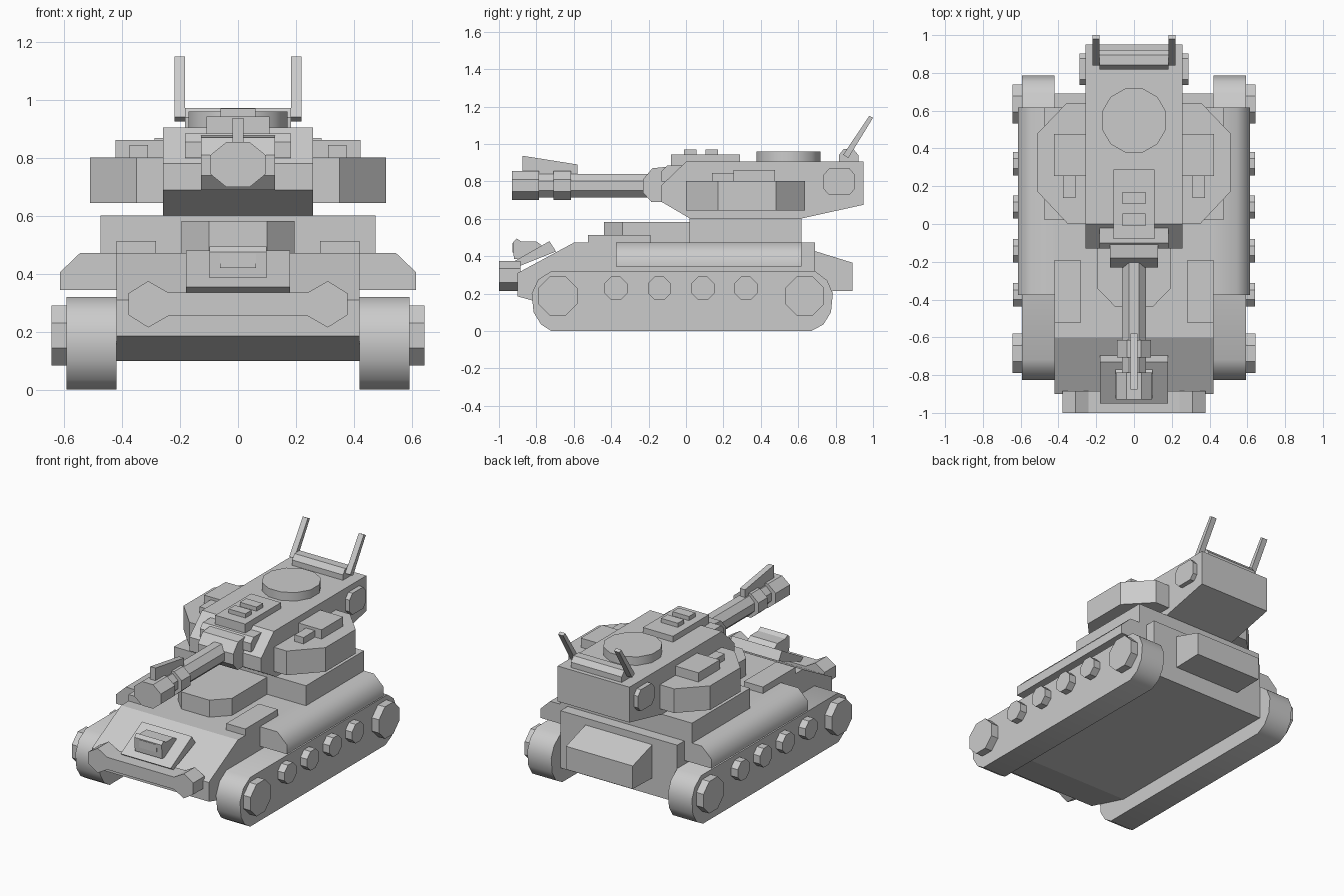
import bpy, bmesh, math
from mathutils import Vector

if "Cube" in bpy.data.objects:
    bpy.data.objects.remove(bpy.data.objects["Cube"])


def prism(name, pts, axis, a, b, mirror=False, smooth=0):
    """Extrude a 2D outline along an axis: x -> (y,z), y -> (x,z), z -> (x,y)."""
    i = "xyz".index(axis)

    def place(p, t):
        v = list(p)
        v.insert(i, t)
        return Vector(v)

    bm = bmesh.new()
    low = [bm.verts.new(place(p, a)) for p in pts]
    high = [bm.verts.new(place(p, b)) for p in pts]
    bm.faces.new(low)
    bm.faces.new(high)
    n = len(pts)
    for k in range(n):
        bm.faces.new((low[k], low[(k + 1) % n], high[(k + 1) % n], high[k]))
    bmesh.ops.recalc_face_normals(bm, faces=bm.faces)
    me = bpy.data.meshes.new(name)
    bm.to_mesh(me)
    bm.free()
    ob = bpy.data.objects.new(name, me)
    bpy.context.collection.objects.link(ob)
    if smooth:
        bpy.ops.object.select_all(action='DESELECT')
        ob.select_set(True)
        bpy.context.view_layer.objects.active = ob
        bpy.ops.object.shade_smooth_by_angle(angle=math.radians(smooth))
    if mirror:
        ob.modifiers.new("mirror", 'MIRROR')
    return ob


def box(name, x0, x1, y0, y1, z0, z1, mirror=False):
    return prism(name, [(x0, y0), (x1, y0), (x1, y1), (x0, y1)], 'z', z0, z1, mirror)


def ring(n, cx, cy, rx, ry=None):
    """Regular n-gon with flat sides at the extremes; rx, ry are half widths."""
    ry = ry or rx
    k = 1 / math.cos(math.pi / n)
    return [(cx + rx * k * math.cos(2 * math.pi * (i + .5) / n),
             cy + ry * k * math.sin(2 * math.pi * (i + .5) / n)) for i in range(n)]


def both(pts):
    """Complete a half outline (x > 0) symmetrically."""
    return pts + [(-x, y) for x, y in reversed(pts)]


# Tracks and wheels
prism("track", [(-.72, 0), (-.775, .035), (-.815, .1), (-.825, .2), (-.79, .275), (-.72, .32),
                (.69, .32), (.755, .27), (.785, .2), (.775, .1), (.735, .035), (.67, 0)],
      'x', .42, .592, True, 45)
for y in (-.685, .635):
    prism("end_wheel", ring(8, y, .187, .104), 'x', .58, .643, True)
for y in (-.375, -.142, .09, .32):
    prism("road_wheel", ring(8, y, .228, .062), 'x', .58, .64, True)

# Hull, fenders and rear box
prism("hull", [(-.9, .185), (-.6, .1), (.69, .1), (.69, .472), (-.6, .472), (-.9, .31)],
      'x', -.42, .42)
prism("fender", [(.41, .345), (.615, .345), (.615, .405), (.545, .472), (.41, .472)],
      'y', -.375, .617, True, 50)
prism("rear_box", [(.68, .43), (.89, .365), (.89, .215), (.68, .21)], 'x', -.24, .24)
box("turret_deck", -.475, .475, .02, .617, .46, .602)
box("deck_panel", .283, .42, -.525, -.19, .46, .514, True)
prism("driver_hatch", both([(.195, .03), (.195, -.34), (.1, -.438)]), 'z', .46, .583)

# Glacis plate with vision block, and front bumper
prism("glacis_plate", [(-.95, .355), (-.73, .48), (-.695, .425), (-.92, .335)], 'x', -.18, .18)
prism("vision_block", [(-.92, .385), (-.925, .475), (-.905, .495), (-.88, .478),
                       (-.8, .478), (-.76, .45), (-.85, .385)], 'x', -.098, .098)
box("vision_slit", -.062, .062, -.928, -.9, .42, .47)
prism("bumper", both([(.24, .255), (.31, .215), (.378, .258), (.378, .333), (.31, .375), (.24, .335)]),
      'y', -1, -.885)

# Turret body and side sponsons
prism("turret", [(.95, .905), (.95, .675), (.62, .602), (.02, .602), (-.13, .69), (-.13, .78), (0, .905)],
      'x', -.258, .258)
prism("side_sponson", [(.2, 0), (.35, 0), (.51, .17), (.51, .48), (.36, .637), (.2, .637)],
      'z', .645, .802, True)
box("sponson_box", .24, .423, .255, .477, .79, .862, True)
box("sponson_small_box", .31, .375, .138, .27, .79, .844, True)
prism("bustle_plate", [(.735, .76), (.765, .728), (.875, .728), (.903, .76), (.903, .835),
                       (.875, .868), (.765, .868), (.735, .835)], 'x', .25, .288, True)

# Roof fittings
prism("cupola", ring(12, 0, .548, .17), 'z', .89, .96, smooth=35)
box("roof_plate", -.108, .108, -.08, .288, .86, .943)
for y in (-.01, .105):
    box("roof_block", -.06, .06, y, y + .065, .93, .97)
prism("antenna_bar", [(.817, .9), (.817, .94), (.842, .972), (.895, .972), (.922, .94), (.922, .9)],
      'x', -.183, .183)
prism("antenna", [(.84, .942), (.98, 1.15), (1, 1.14), (.868, .925)], 'x', .183, .22, True)

# Mantlet and gun
prism("mantlet", [(-.08, .88), (-.18, .87), (-.23, .81), (-.23, .74), (-.185, .69), (-.08, .69)],
      'x', -.127, .127)
prism("mantlet_hood", [(-.13, .8), (-.13, .855), (-.1, .885), (0, .885), (0, .8)], 'x', -.183, .183)
for name, y0, y1, rx, rz in (("barrel", -.9, -.2, .064, .063),
                             ("barrel_collar", -.708, -.615, .09, .078),
                             ("muzzle_brake", -.93, -.785, .096, .078)):
    prism(name, ring(8, 0, .777, rx, rz), 'y', y0, y1)
prism("gun_sight", [(-.875, .937), (-.875, .84), (-.58, .82), (-.58, .89)], 'x', -.019, .019)
